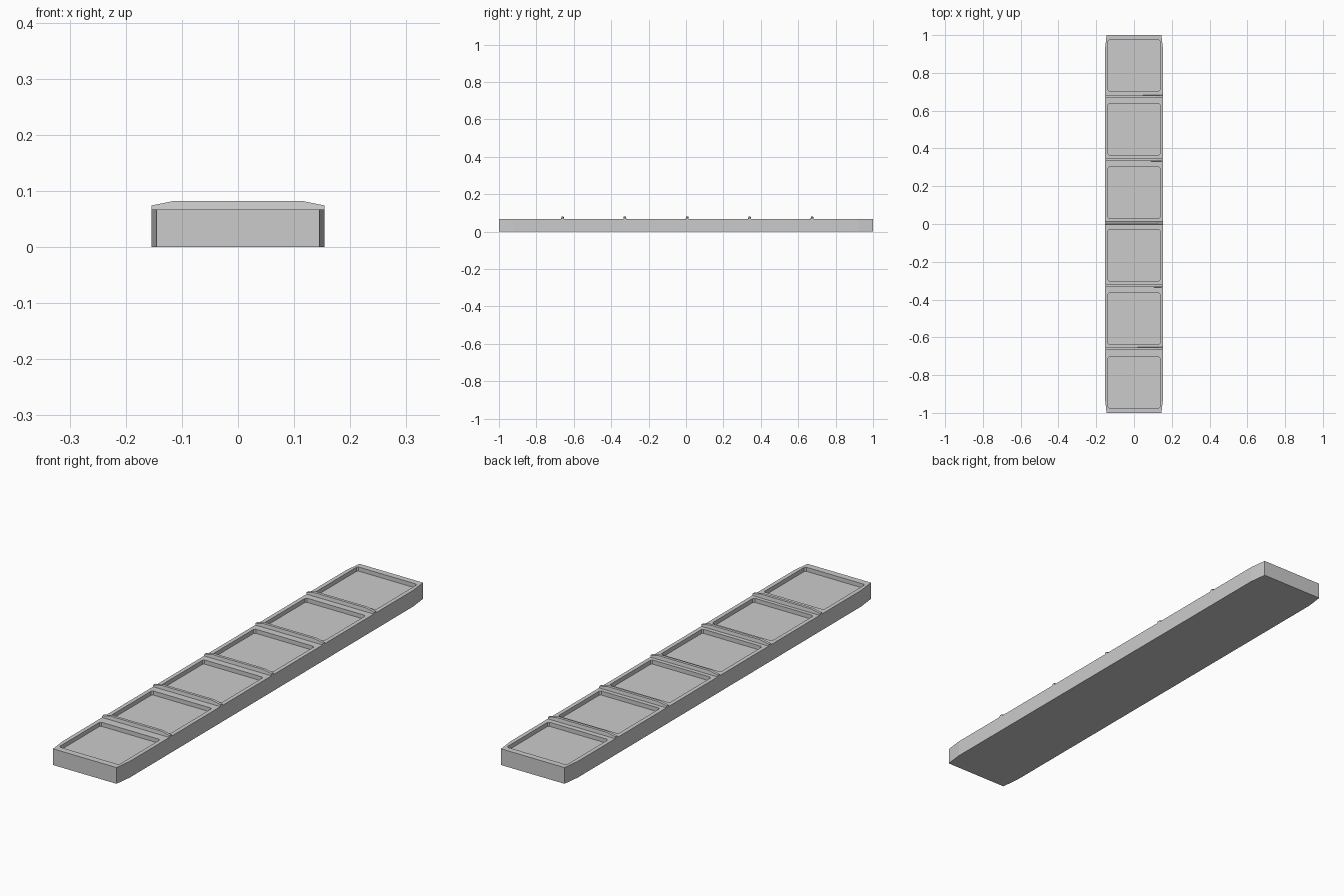
import bpy, bmesh

if "Cube" in bpy.data.objects:
    bpy.data.objects.remove(bpy.data.objects["Cube"])


def prism(name, pts, vec):
    """Extrude a closed planar outline along vec."""
    bm = bmesh.new()
    face = bm.faces.new([bm.verts.new(p) for p in pts])
    ext = bmesh.ops.extrude_face_region(bm, geom=[face])
    bmesh.ops.translate(bm, vec=vec, verts=[v for v in ext["geom"] if isinstance(v, bmesh.types.BMVert)])
    bmesh.ops.recalc_face_normals(bm, faces=bm.faces)
    me = bpy.data.meshes.new(name)
    bm.to_mesh(me)
    bm.free()
    ob = bpy.data.objects.new(name, me)
    bpy.context.collection.objects.link(ob)
    return ob


TOP, DEPTH = 0.067, 0.017

# Plank body, slightly tapered at both ends
half = [(0.145, -1), (0.154, -0.925), (0.154, 0.925), (0.145, 1)]
outline = half + [(-x, -y) for x, y in half]
body = prism("plank_body", [(x, y, 0) for x, y in outline], (0, 0, TOP))

# Six shallow recessed panels with clipped corners
panels = [(-0.973, -0.703), (-0.637, -0.365), (-0.302, -0.03),
          (0.03, 0.303), (0.365, 0.638), (0.703, 0.975)]
w, c = 0.137, 0.006
for y0, y1 in panels:
    pts = [(-w + c, y0), (w - c, y0), (w, y0 + c), (w, y1 - c),
           (w - c, y1), (-w + c, y1), (-w, y1 - c), (-w, y0 + c)]
    cutter = prism("panel_cutter", [(x, y, TOP - DEPTH) for x, y in pts], (0, 0, 0.05))
    cutter.hide_render = True
    mod = body.modifiers.new("panel_recess", "BOOLEAN")
    mod.operation = "DIFFERENCE"
    mod.solver = "EXACT"
    mod.object = cutter
    bpy.context.view_layer.objects.active = body
    bpy.ops.object.modifier_apply(modifier=mod.name)
    bpy.data.objects.remove(cutter)

# Cross ribs between panels, tapering down at the sides
rib = [(-0.154, 0.06), (0.154, 0.06), (0.154, 0.074),
       (0.115, 0.082), (-0.115, 0.082), (-0.154, 0.074)]
for i, y in enumerate((-0.66, -0.327, 0.006, 0.34, 0.674)):
    ob = prism(f"cross_rib_{i + 1}", [(x, y - 0.009, z) for x, z in rib], (0, 0.018, 0))
    # narrow the upper edge of the rib
    for v in ob.data.vertices:
        if v.co.z > 0.07:
            v.co.y = y + (v.co.y - y) * 0.65
